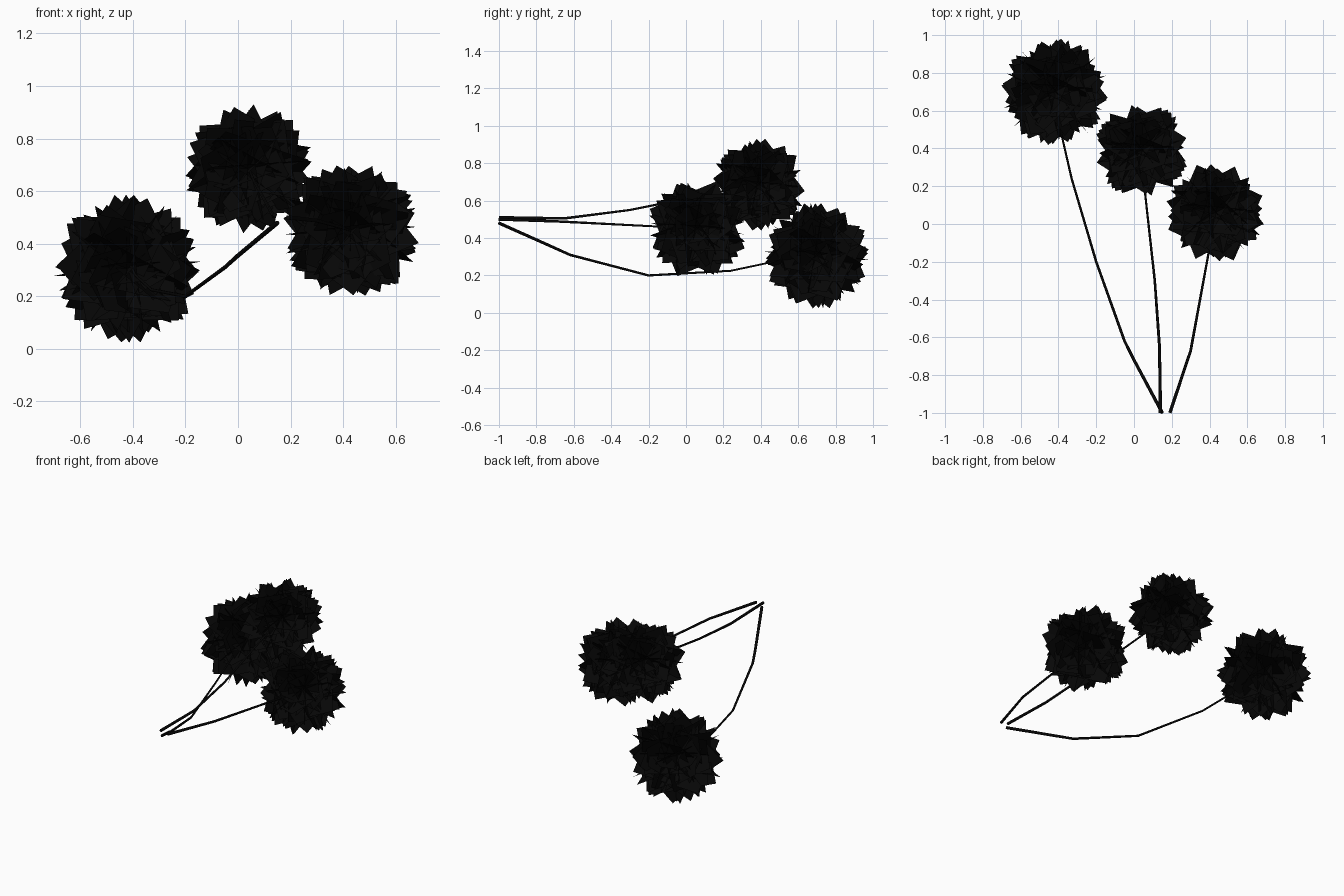
import bpy, bmesh, math, random
from mathutils import Vector, Matrix

random.seed(4)
cube = bpy.data.objects.get("Cube")
if cube:
    bpy.data.objects.remove(cube)

black = bpy.data.materials.new("soft_black")
black.use_nodes = True
colour = (0.002, 0.002, 0.002, 1)
black.diffuse_color = colour
black.node_tree.nodes["Principled BSDF"].inputs["Base Color"].default_value = colour


def add_object(name, data):
    data.materials.append(black)
    obj = bpy.data.objects.new(name, data)
    bpy.context.collection.objects.link(obj)
    return obj


def flower_head(name, centre, radius, cards=28):
    """Ball of square petal cards crossing at the centre, normals spread evenly."""
    bm = bmesh.new()
    golden = math.pi * (3 - math.sqrt(5))
    for i in range(cards):
        h = (i + 0.5) / cards
        r = math.sqrt(1 - h * h)
        normal = Vector((r * math.cos(i * golden), -h, r * math.sin(i * golden)))
        turn = normal.to_track_quat('Z', 'Y').to_matrix().to_4x4()
        spin = Matrix.Rotation(random.uniform(0, math.pi / 2), 4, 'Z')
        half = radius / math.sqrt(2) * random.uniform(0.94, 1.0)
        bmesh.ops.create_grid(bm, x_segments=1, y_segments=1, size=half,
                              matrix=Matrix.Translation(centre) @ turn @ spin)
    mesh = bpy.data.meshes.new(name)
    bm.to_mesh(mesh)
    bm.free()
    return add_object(name, mesh)


def stem(name, points):
    """Thin six-sided tube, tapering towards the flower."""
    curve = bpy.data.curves.new(name, 'CURVE')
    curve.dimensions = '3D'
    curve.bevel_depth = 0.009
    curve.bevel_resolution = 1
    curve.use_fill_caps = True
    line = curve.splines.new('POLY')
    line.points.add(len(points) - 1)
    for i, (point, co) in enumerate(zip(line.points, points)):
        point.co = (*co, 1)
        point.radius = 1 - 0.5 * i / (len(points) - 1)
    return add_object(name, curve)


# Flower heads
flower_head("right_flower_head", (-0.42, 0.70, 0.305), 0.295)
flower_head("middle_flower_head", (0.04, 0.39, 0.685), 0.26)
flower_head("left_flower_head", (0.43, 0.06, 0.45), 0.275)

# Stems, gathered at the front
stem("right_stem", [(0.15, -1, 0.48), (0, -0.72, 0.355), (-0.05, -0.62, 0.31),
                    (-0.2, -0.2, 0.2), (-0.33, 0.24, 0.225),
                    (-0.39, 0.5, 0.28), (-0.43, 0.7, 0.36)])
stem("middle_stem", [(0.14, -1, 0.51), (0.135, -0.65, 0.505), (0.11, -0.3, 0.55),
                     (0.06, 0.15, 0.64), (0.04, 0.39, 0.69)])
stem("left_stem", [(0.19, -1, 0.5), (0.3, -0.67, 0.488),
                   (0.39, -0.18, 0.463), (0.43, 0.06, 0.45)])
